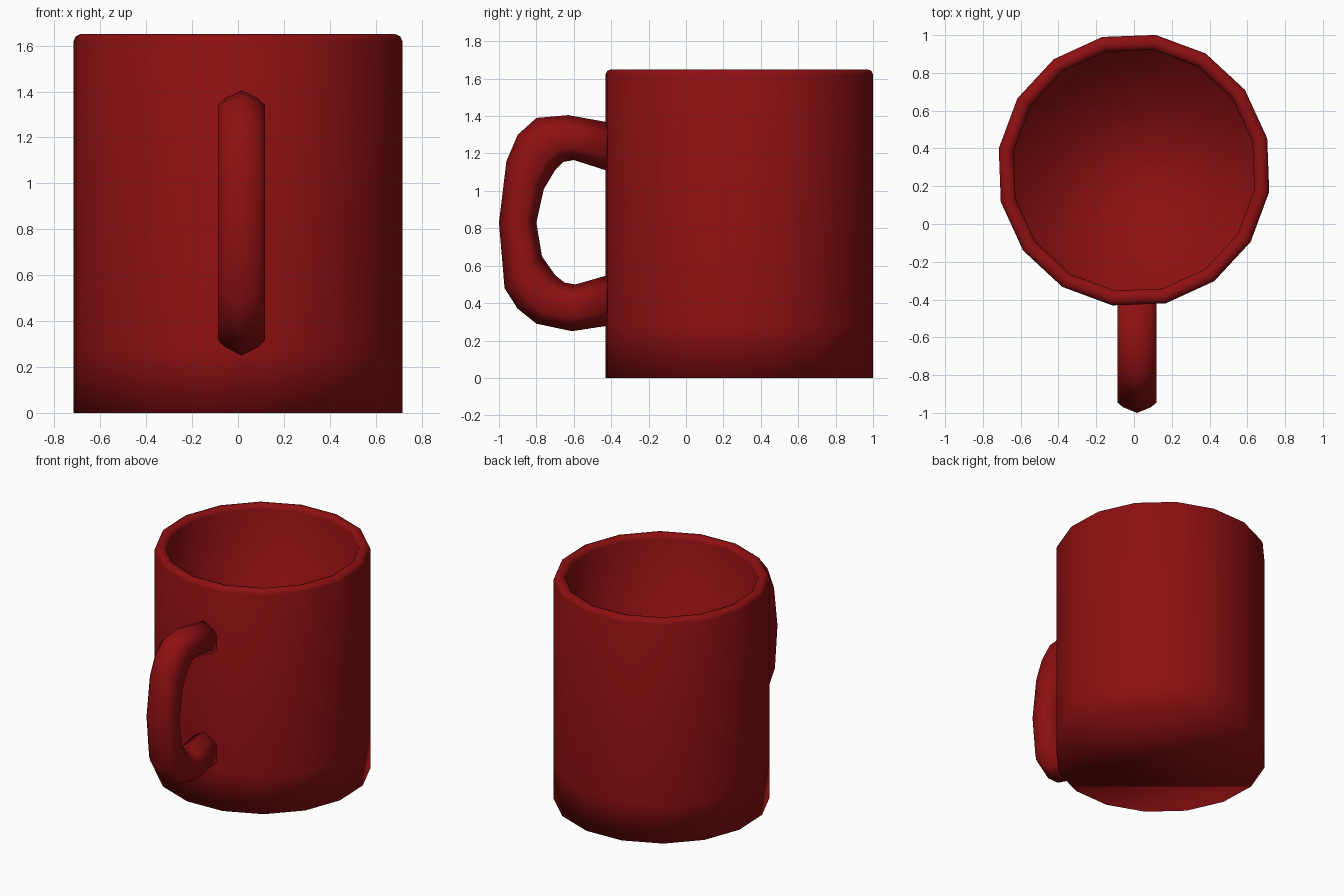
import bpy, bmesh, math

if "Cube" in bpy.data.objects:
    bpy.data.objects.remove(bpy.data.objects["Cube"])

red = bpy.data.materials.new("dark red glaze")
red.diffuse_color = (0.27, 0.005, 0.006, 1)
red.use_nodes = True
red.node_tree.nodes["Principled BSDF"].inputs["Base Color"].default_value = red.diffuse_color


def skin(name, rings):
    """Closed, smooth-shaded skin through equal-sized rings, capped at both ends."""
    bm = bmesh.new()
    loops = [[bm.verts.new(p) for p in ring] for ring in rings]
    for a, b in zip(loops, loops[1:]):
        n = len(a)
        for i in range(n):
            j = (i + 1) % n
            bm.faces.new((a[i], a[j], b[j], b[i]))
    bm.faces.new(loops[0][::-1])
    bm.faces.new(loops[-1])
    bmesh.ops.recalc_face_normals(bm, faces=bm.faces)
    for f in bm.faces:
        f.smooth = True
    mesh = bpy.data.meshes.new(name)
    bm.to_mesh(mesh)
    bm.free()
    mesh.materials.append(red)
    obj = bpy.data.objects.new(name, mesh)
    bpy.context.collection.objects.link(obj)
    return obj


# Mug body: 16-sided hollow cup with a rounded rim
CENTRE_Y, SIDES, TURN = 0.285, 16, math.radians(13.4)
R_OUT, R_IN, TOP = 0.725, 0.645, 1.65
cup_profile = [
    (R_OUT, 0), (R_OUT, 0.28), (R_OUT, TOP - 0.03), (R_OUT - 0.009, TOP - 0.009),
    (R_OUT - 0.03, TOP), (R_IN + 0.03, TOP), (R_IN + 0.009, TOP - 0.009),
    (R_IN, TOP - 0.03), (R_IN, 0.08),
]
angles = [TURN + 2 * math.pi * i / SIDES for i in range(SIDES)]
skin("mug_body", [[(r * math.cos(a), CENTRE_Y + r * math.sin(a), z) for a in angles]
                  for r, z in cup_profile])

# Handle: ridged section swept between outer and inner outlines (y, z)
outer = [(-0.38, 1.36), (-0.63, 1.405), (-0.80, 1.39), (-0.90, 1.30), (-0.96, 1.16), (-1.0, 0.83),
         (-0.97, 0.48), (-0.90, 0.37), (-0.80, 0.29), (-0.61, 0.25), (-0.38, 0.285)]
inner = [(-0.38, 1.095), (-0.60, 1.165), (-0.655, 1.155), (-0.70, 1.11), (-0.76, 1.01), (-0.80, 0.83),
         (-0.77, 0.65), (-0.70, 0.55), (-0.65, 0.51), (-0.59, 0.50), (-0.38, 0.56)]
# Section points: sideways offset, position from inner (-1) to outer (1)
half = [(0, 1), (0.074, 0.70), (0.1025, 0.46), (0.1025, -0.46), (0.074, -0.70), (0, -1)]
section = half + [(-x, u) for x, u in half[-2:0:-1]]
HANDLE_X = 0.016


def handle_ring(o, i):
    ring = []
    for x, u in section:
        t = (u + 1) / 2
        ring.append((HANDLE_X + x, i[0] + (o[0] - i[0]) * t, i[1] + (o[1] - i[1]) * t))
    return ring


skin("handle", [handle_ring(o, i) for o, i in zip(outer, inner)])
